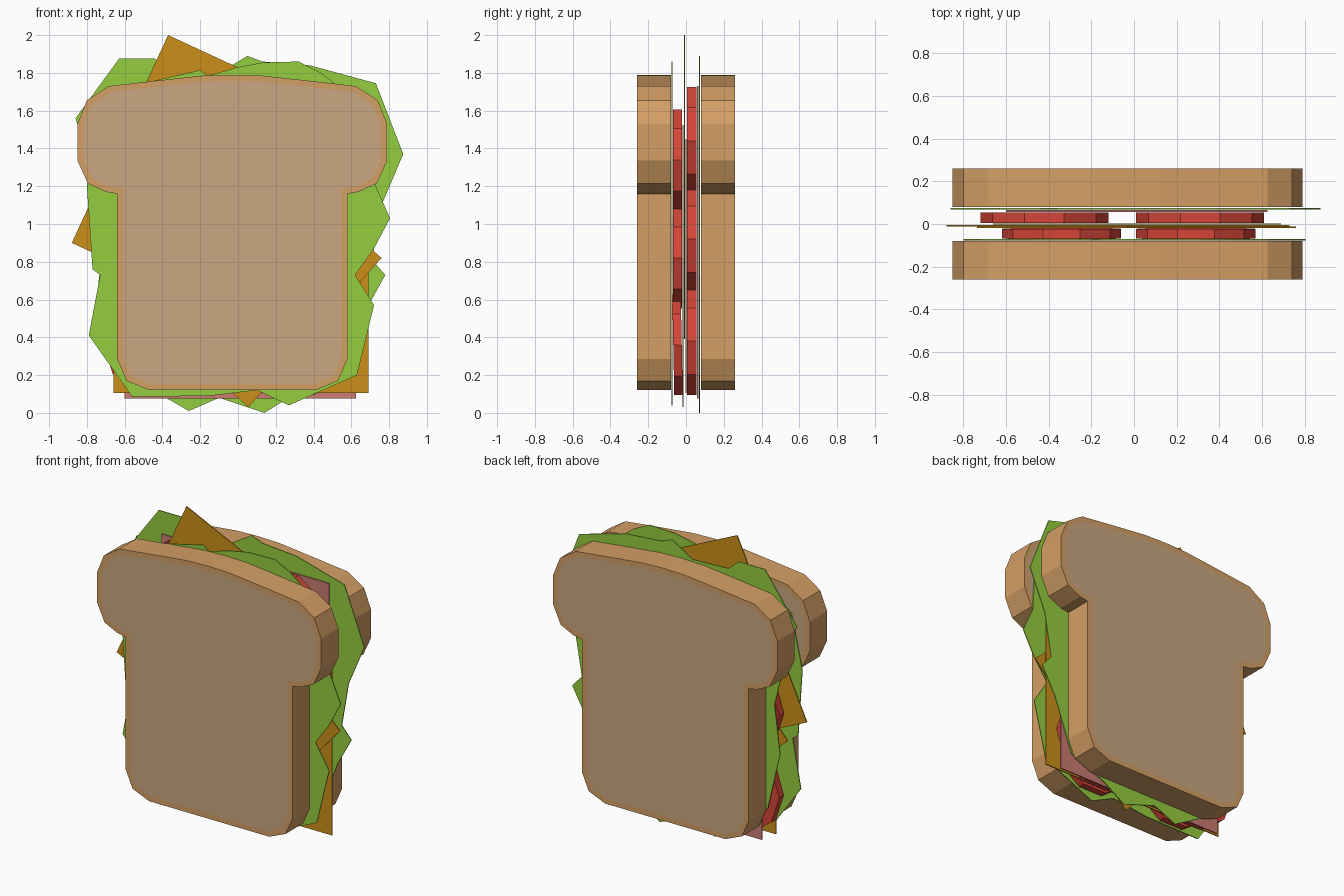
import bpy, bmesh, math

if "Cube" in bpy.data.objects:
    bpy.data.objects.remove(bpy.data.objects["Cube"])


def material(name, rgb):
    m = bpy.data.materials.new(name)
    m.diffuse_color = (*rgb, 1)
    m.use_nodes = True
    m.node_tree.nodes["Principled BSDF"].inputs["Base Color"].default_value = m.diffuse_color
    return m


CRUST = material("crust", (0.66, 0.35, 0.13))
CRUMB = material("crumb", (0.60, 0.39, 0.22))
GREEN = material("lettuce", (0.30, 0.61, 0.05))
YELLOW = material("cheese", (0.60, 0.28, 0.01))
RED = material("tomato", (0.68, 0.06, 0.04))
PINK = material("ham", (0.60, 0.20, 0.17))


def slab(name, outline, y, thick, mats, border=0.0, tilt=0.0):
    """Extrude an (x, z) outline along y; optional inset caps and y tilt per z."""
    bm = bmesh.new()
    rings = []
    for yy in (y - thick / 2, y + thick / 2):
        rings.append([bm.verts.new((x, yy + tilt * (z - 1), z)) for x, z in outline])
    a, b = rings
    caps = [bm.faces.new(a), bm.faces.new(b[::-1])]
    n = len(outline)
    for i in range(n):
        j = (i + 1) % n
        bm.faces.new((a[i], b[i], b[j], a[j]))
    bmesh.ops.recalc_face_normals(bm, faces=bm.faces)
    if border:
        for f in caps:
            bmesh.ops.inset_region(bm, faces=[f], thickness=border,
                                   use_boundary=True, use_even_offset=True)
            f.material_index = 1
    me = bpy.data.meshes.new(name)
    bm.to_mesh(me)
    bm.free()
    for m in mats:
        me.materials.append(m)
    ob = bpy.data.objects.new(name, me)
    bpy.context.collection.objects.link(ob)
    return ob


def rect(x0, x1, z0, z1):
    return [(x0, z0), (x1, z0), (x1, z1), (x0, z1)]


def square(corner, nxt):
    """Square from one edge, turning left."""
    (x0, z0), (x1, z1) = corner, nxt
    dx, dz = x1 - x0, z1 - z0
    return [(x0, z0), (x1, z1), (x1 - dz, z1 + dx), (x0 - dz, z0 + dx)]


# bread slices: half outline mirrored about its own centre line
CX = -0.03
half = [(0.16, 1.785), (0.41, 1.758), (0.655, 1.73), (0.77, 1.655), (0.82, 1.53),
        (0.82, 1.335), (0.765, 1.215), (0.67, 1.17), (0.61, 1.16),
        (0.61, 0.285), (0.56, 0.17), (0.44, 0.12)]
bread = [(CX, 1.79)] + [(CX + x, z) for x, z in half] + [(CX - x, z) for x, z in half[::-1]]
for side, y in (("front", -0.17), ("back", 0.17)):
    slab("bread_slice_" + side, bread, y, 0.18, [CRUST, CRUMB], border=0.032)

# lettuce leaves
front_leaf = [(-0.48, 1.75), (-0.2, 1.815), (-0.16, 1.785), (0.0, 1.83), (0.13, 1.855),
              (0.32, 1.86), (0.44, 1.8), (0.62, 1.66), (0.72, 1.4), (0.73, 1.2),
              (0.805, 1.03), (0.72, 0.87), (0.62, 0.73), (0.72, 0.57), (0.63, 0.2),
              (0.27, 0.04), (0.1, 0.12), (-0.15, 0.09), (-0.56, 0.085), (-0.79, 0.41),
              (-0.73, 0.73), (-0.77, 0.76), (-0.80, 1.2), (-0.72, 1.55)]
back_leaf = [(-0.63, 1.875), (-0.44, 1.875), (-0.36, 1.81), (-0.1, 1.8), (0.05, 1.89),
             (0.13, 1.86), (0.38, 1.84), (0.73, 1.745), (0.875, 1.37), (0.76, 1.1),
             (0.71, 0.81), (0.78, 0.73), (0.68, 0.55), (0.55, 0.2), (0.3, 0.1),
             (0.14, 0.0), (-0.1, 0.08), (-0.26, 0.01), (-0.45, 0.12), (-0.65, 0.3),
             (-0.74, 0.68), (-0.7, 1.0), (-0.75, 1.2), (-0.86, 1.56)]
slab("lettuce_front", front_leaf, -0.074, 0.006, [GREEN])
slab("lettuce_back", back_leaf, 0.072, 0.006, [GREEN])

# cheese slices
slab("cheese_straight", rect(-0.66, 0.69, 0.105, 1.45), 0.0, 0.007, [YELLOW])
slab("cheese_upper", square((-0.37, 2.0), (-0.88, 0.9)), -0.008, 0.007, [YELLOW])
slab("cheese_lower", square((0.055, 0.03), (0.76, 0.82)), -0.016, 0.007, [YELLOW])

# ham sheet
slab("ham", rect(-0.60, 0.625, 0.075, 1.73), 0.061, 0.008, [PINK])

# tomato slices
SIDES = 10


def tomato(name, x, z, y, r, thick, tilt):
    pts = [(x + r * math.cos(2 * math.pi * i / SIDES),
            z + r * math.sin(2 * math.pi * i / SIDES)) for i in range(SIDES)]
    ob = slab(name, pts, y - tilt * (z - 1), thick, [RED], tilt=tilt)
    return ob


for i, z in enumerate((0.38, 0.92, 1.44)):
    for j, x in enumerate((-0.42, 0.31)):
        tomato(f"tomato_back_{i}_{j}", x, z, 0.03, 0.3, 0.05, 0.0)
for i, z in enumerate((0.36, 0.82, 1.34)):
    for j, x in enumerate((-0.34, 0.29)):
        tomato(f"tomato_front_{i}_{j}", x, z, -0.045, 0.28, 0.045, -0.02 if i == 0 else 0.0)
